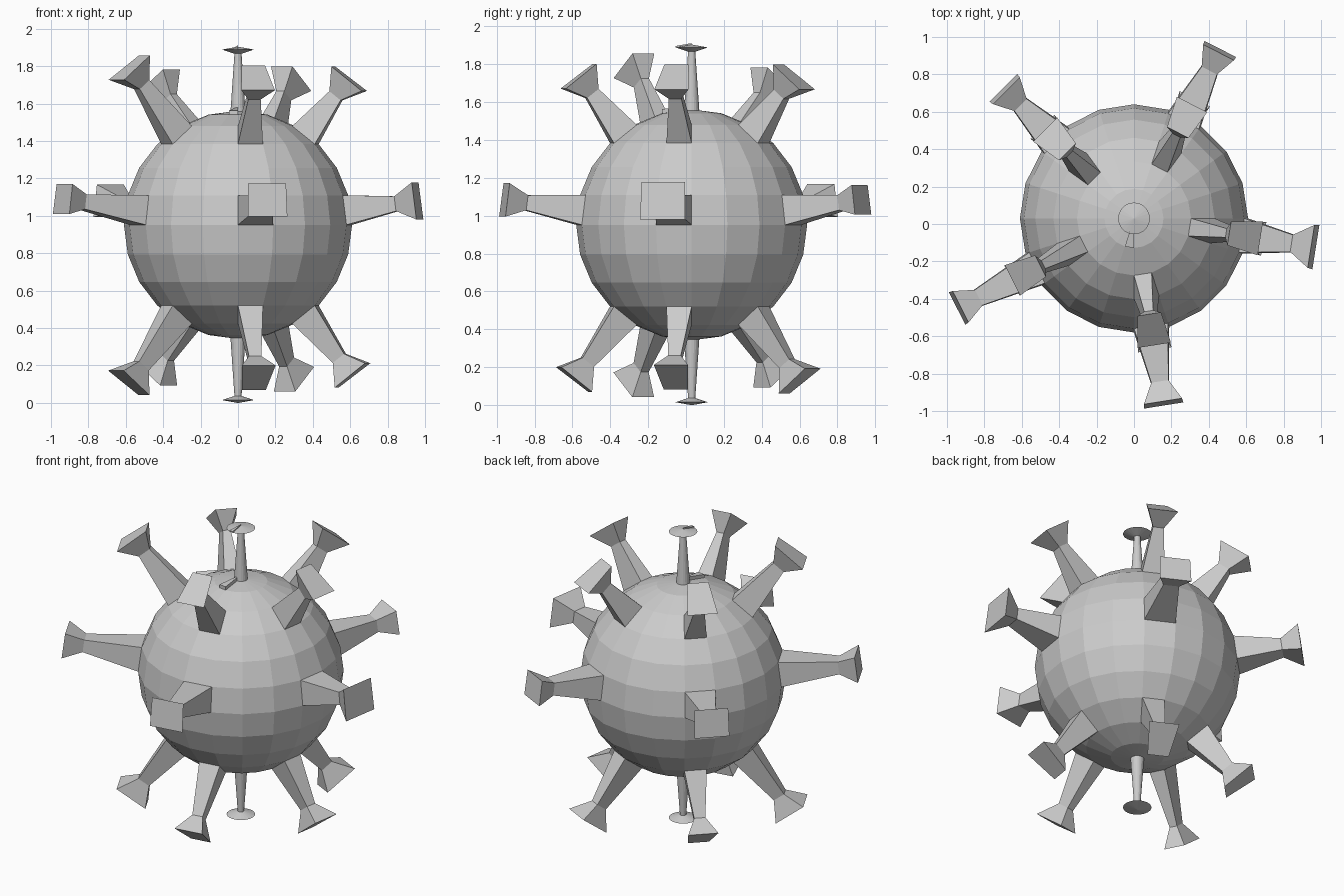
import bpy
import bmesh
from math import radians, sin, cos
from mathutils import Vector

default = bpy.data.objects.get("Cube")
if default:
    bpy.data.objects.remove(default, do_unlink=True)

CENTRE = Vector((0, 0.03, 0.952))
RADIUS = 0.61
SEGMENTS, RINGS = 20, 12

grey = bpy.data.materials.new("light_grey")
grey.use_nodes = True
grey.diffuse_color = (0.6, 0.6, 0.6, 1)
grey.node_tree.nodes["Principled BSDF"].inputs["Base Color"].default_value = (0.6, 0.6, 0.6, 1)


def finish(name, bm):
    """Turn a bmesh, modelled around the ball's centre, into a flat-shaded object."""
    bmesh.ops.recalc_face_normals(bm, faces=bm.faces)
    mesh = bpy.data.meshes.new(name)
    bm.to_mesh(mesh)
    bm.free()
    mesh.materials.append(grey)
    obj = bpy.data.objects.new(name, mesh)
    obj.location = CENTRE
    bpy.context.collection.objects.link(obj)
    return obj


def loft(name, loops):
    """Skin a stack of vertex loops and cap both ends."""
    bm = bmesh.new()
    rows = [[bm.verts.new(p) for p in loop] for loop in loops]
    n = len(rows[0])
    for a, b in zip(rows, rows[1:]):
        for i in range(n):
            j = (i + 1) % n
            bm.faces.new((a[i], a[j], b[j], b[i]))
    bm.faces.new(rows[0][::-1])
    bm.faces.new(rows[-1])
    return finish(name, bm)


def on_ball(azimuth, elevation):
    a, e = radians(azimuth), radians(elevation)
    return Vector((cos(a) * cos(e), sin(a) * cos(e), sin(e))) * RADIUS


# Faceted ball
bm = bmesh.new()
bmesh.ops.create_uvsphere(bm, u_segments=SEGMENTS, v_segments=RINGS, radius=RADIUS)
finish("ball", bm)


# Spikes: each grows from one facet, narrows to a neck and flares to a plate
def spike(name, azimuth, elevation, reach, flare):
    base = [on_ball(azimuth + 9 * s, elevation + 7.5 * t)
            for s, t in ((-1, -1), (1, -1), (1, 1), (-1, 1))]
    middle = sum(base, Vector()) / 4
    out = on_ball(azimuth, elevation).normalized()

    def section(distance, scale):
        return [out * distance + (p - middle) * scale for p in base]

    loft(name, [base, section(reach - 0.115, 0.5), section(reach, flare)])


azimuths = (-81, -9, 63, 135, 207)
bands = {
    "upper": (52.5, (0.99, 0.985, 0.985, 0.965, 1.06), (1.35,) * 5),
    "middle": (7.5, (1.01, 0.98, 1.015, 0.985, 1.06), (1.12, 1.26, 1.0, 1.1, 1.02)),
    "lower": (-52.5, (1.03, 1.015, 1.04, 1.0, 1.065), (1.35,) * 5),
}
for band, (elevation, reaches, flares) in bands.items():
    for i, azimuth in enumerate(azimuths):
        spike(f"{band}_spike_{i + 1}", azimuth, elevation, reaches[i], flares[i])


# Round pole spikes ending in shallow discs
def ring(radius, height):
    return [Vector((radius * cos(radians(18 * i)), radius * sin(radians(18 * i)), height))
            for i in range(SEGMENTS)]


profile = ((0.042, 0.58), (0.019, 0.915), (0.085, 0.937), (0.003, 0.952))
for name, side in (("top_pole_spike", 1), ("bottom_pole_spike", -1)):
    loft(name, [ring(r, side * h) for r, h in profile])


# Thin raised wedges on the top cap and the top disc
def wedge(name, radius, rim, peak, lift):
    low = [Vector((0, 0, peak))]
    for a in (-108, -90):
        low.append(Vector((radius * cos(radians(a)), radius * sin(radians(a)), rim)))
    loft(name, [low, [p + Vector((0, 0, lift)) for p in low]])


wedge("cap_wedge", 0.158, 0.589, RADIUS, 0.022)
wedge("disc_wedge", 0.085, 0.937, 0.952, 0.008)
